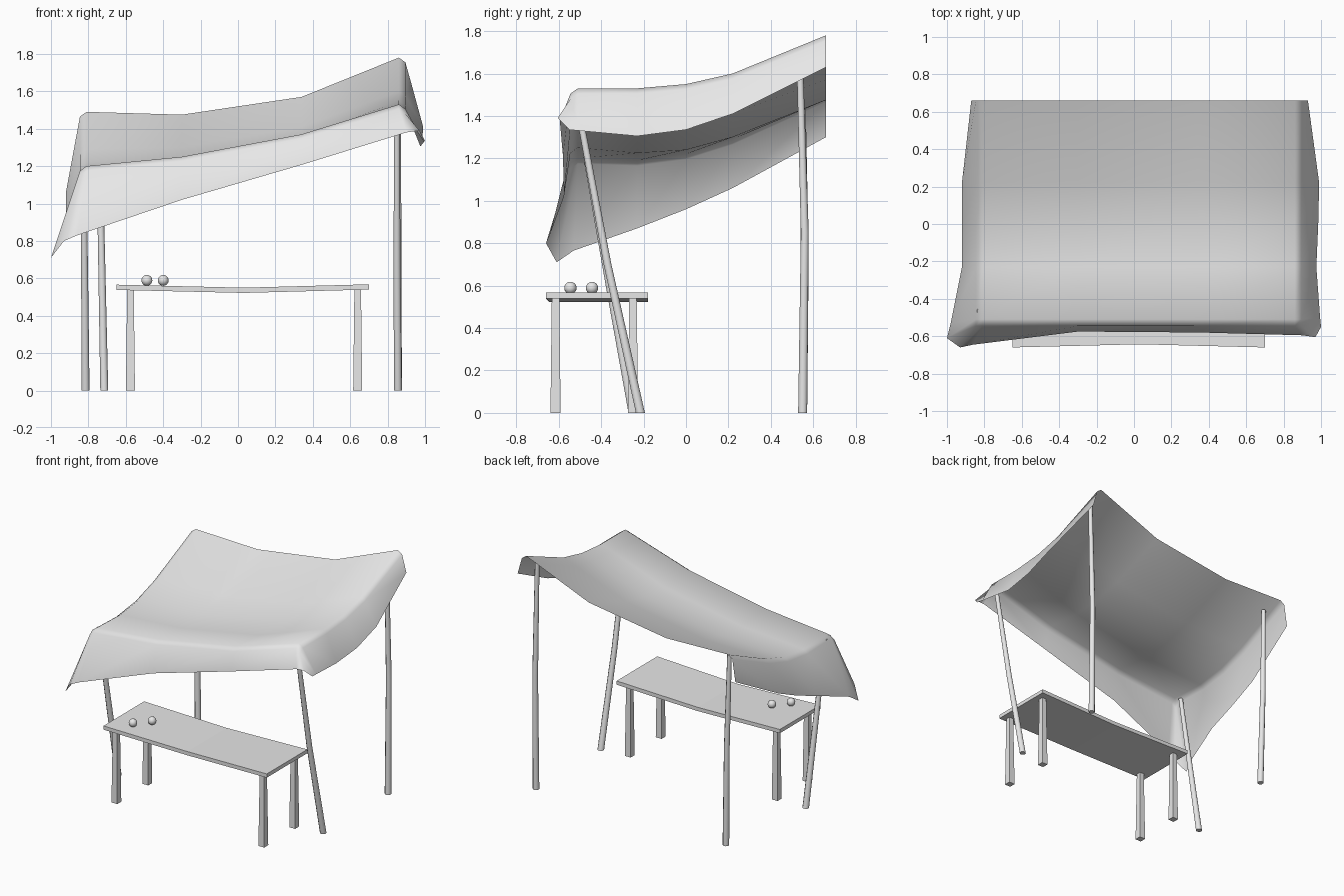
import bpy
import bmesh
from math import cos, sin, pi, radians

default_cube = bpy.data.objects.get("Cube")
if default_cube:
    bpy.data.objects.remove(default_cube, do_unlink=True)

# One plain grey for cloth, wood and fruit
grey = bpy.data.materials.new("plain_grey")
grey.use_nodes = True
grey.diffuse_color = (0.8, 0.8, 0.8, 1)
grey.node_tree.nodes["Principled BSDF"].inputs["Base Color"].default_value = grey.diffuse_color


def finish(name, bm, smooth_angle=None):
    """Turn a bmesh into a named, coloured object."""
    mesh = bpy.data.meshes.new(name)
    bm.to_mesh(mesh)
    bm.free()
    mesh.materials.append(grey)
    obj = bpy.data.objects.new(name, mesh)
    bpy.context.collection.objects.link(obj)
    if smooth_angle:
        bpy.ops.object.select_all(action="DESELECT")
        obj.select_set(True)
        bpy.context.view_layer.objects.active = obj
        bpy.ops.object.shade_smooth_by_angle(angle=radians(smooth_angle))
    return obj


def loft(bm, rings):
    """Join closed rings of points and cap both ends."""
    rings = [[bm.verts.new(p) for p in ring] for ring in rings]
    count = len(rings[0])
    for low, high in zip(rings, rings[1:]):
        for k in range(count):
            n = (k + 1) % count
            bm.faces.new((low[k], low[n], high[n], high[k]))
    bm.faces.new(rings[0])
    bm.faces.new(rings[-1])
    bmesh.ops.recalc_face_normals(bm, faces=bm.faces)


def post(name, path, radii, sides, smooth_angle=None):
    """Upright post through the path points, with a radius at each."""
    bm = bmesh.new()
    turns = [2 * pi * (k + 0.5) / sides for k in range(sides)]
    loft(bm, [[(x + r * cos(a), y + r * sin(a), z) for a in turns]
              for (x, y, z), r in zip(path, radii)])
    return finish(name, bm, smooth_angle)


# Cloth canopy: sagging top, rounded ridges, hanging hems, open back
columns = (-0.81, -0.3, 0.34, 0.86)
rows = (-0.51, -0.23, 0, 0.22, 0.66)
heights = (
    (1.2, 1.25, 1.37, 1.53),
    (1.19, 1.225, 1.345, 1.53),
    (1.22, 1.24, 1.36, 1.55),
    (1.29, 1.3, 1.41, 1.6),
    (1.49, 1.475, 1.57, 1.78),
)
front_hem = [(-0.93, -0.66, 0.8), (-0.86, -0.645, 0.83), (-0.3, -0.575, 1.02),
             (0.35, -0.58, 1.21), (0.9, -0.595, 1.38), (0.97, -0.605, 1.39)]
left_hem = [(-1, -0.61, 0.71), (-0.98, -0.53, 0.765), (-0.92, -0.23, 0.87),
            (-0.92, 0, 0.96), (-0.92, 0.22, 1.06), (-0.87, 0.66, 1.3)]
right_hem = [(1, -0.55, 1.335), (0.995, -0.5, 1.33), (0.975, -0.23, 1.305),
             (0.985, 0, 1.335), (0.99, 0.22, 1.41), (0.93, 0.66, 1.63)]


def cloth_point(i, j):
    """Point of the top; the outermost lines roll over the ridge."""
    row, col = max(i - 1, 0), min(max(j - 1, 0), 3)
    side = (j == 5) - (j == 0)
    front = i == 0
    drop = 0.025 * (abs(side) + front)
    return (columns[col] + 0.035 * side, rows[row] - 0.035 * front,
            heights[row][col] - drop)


layout = [[None] + front_hem + [None]]
for i in range(6):
    layout.append([left_hem[i]] + [cloth_point(i, j) for j in range(6)] + [right_hem[i]])

bm = bmesh.new()
grid = [[p and bm.verts.new(p) for p in line] for line in layout]
for near, far in zip(grid, grid[1:]):
    for j in range(7):
        corners = (near[j], near[j + 1], far[j + 1], far[j])
        bm.faces.new([v for v in corners if v])
finish("cloth_canopy", bm, 120)

# Canopy poles, slightly crooked
pole_paths = {
    "front_left_pole": [(0.855, -0.215, 0), (0.85, -0.37, 0.7), (0.85, -0.52, 1.5)],
    "back_left_pole": [(0.855, 0.55, 0), (0.855, 0.56, 0.85), (0.855, 0.535, 1.71)],
    "front_right_pole": [(-0.815, -0.25, 0), (-0.82, -0.36, 0.6), (-0.825, -0.465, 1.18)],
    "back_right_pole": [(-0.715, 0.55, 0), (-0.73, 0.56, 0.75), (-0.745, 0.55, 1.43)],
}
for name, path in pole_paths.items():
    post(name, path, (0.023, 0.02, 0.016), 8, 50)

# Table top, sagging in the middle
bm = bmesh.new()
loft(bm, [[(x, y, z), (x, -0.18, z), (x, -0.18, z + 0.028), (x, y, z + 0.028)]
          for x, y, z in ((-0.65, -0.66, 0.538), (0.03, -0.643, 0.522), (0.7, -0.66, 0.54))])
finish("table_top", bm)

# Square tapered table legs
for x, side in ((-0.575, "right"), (0.64, "left")):
    for y, end in ((-0.615, "front"), (-0.25, "back")):
        post(f"{end}_{side}_table_leg", [(x, y, 0), (x, y, 0.54)], (0.034, 0.025), 4)

# Two round fruits on the table
for number, (x, y) in enumerate(((-0.487, -0.545), (-0.4, -0.443)), 1):
    bm = bmesh.new()
    bmesh.ops.create_uvsphere(bm, u_segments=16, v_segments=10, radius=0.029)
    bmesh.ops.translate(bm, verts=bm.verts, vec=(x, y, 0.589))
    finish(f"fruit_{number}", bm, 60)
